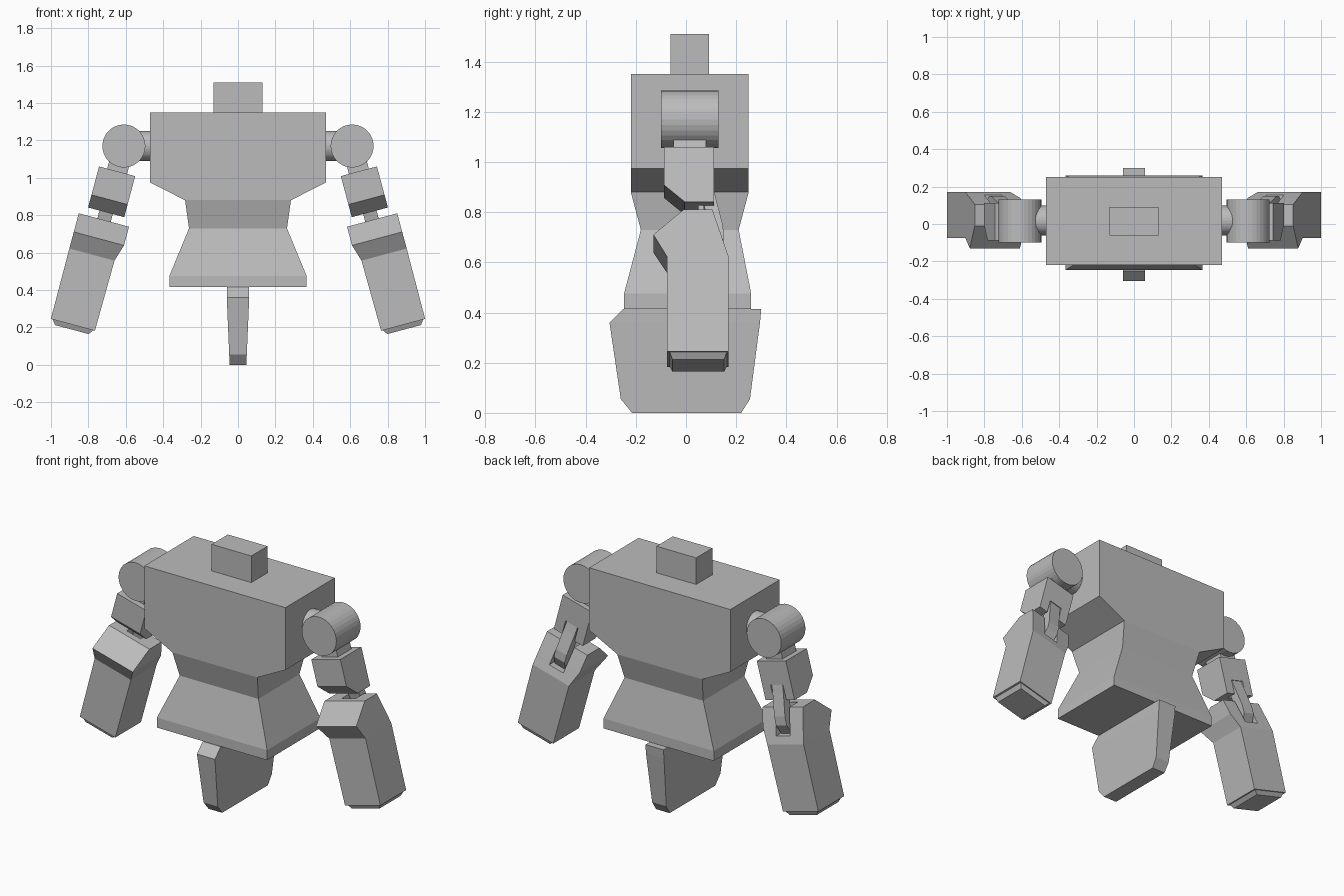
import bpy, bmesh, math
from mathutils import Matrix, Vector

if "Cube" in bpy.data.objects:
    bpy.data.objects.remove(bpy.data.objects["Cube"])

grey = bpy.data.materials.new("plain grey")
grey.diffuse_color = (0.5, 0.5, 0.5, 1)
grey.use_nodes = True
grey.node_tree.nodes["Principled BSDF"].inputs["Base Color"].default_value = grey.diffuse_color


def finish(name, bm, matrix=None):
    """Turn a bmesh into a flat shaded object, fixing normals after mirroring."""
    if matrix is not None:
        bmesh.ops.transform(bm, matrix=matrix, verts=bm.verts)
    bmesh.ops.recalc_face_normals(bm, faces=bm.faces)
    mesh = bpy.data.meshes.new(name)
    bm.to_mesh(mesh)
    bm.free()
    mesh.materials.append(grey)
    obj = bpy.data.objects.new(name, mesh)
    bpy.context.collection.objects.link(obj)
    return obj


def loft(name, rings, matrix=None):
    """Stack of rectangles, each (height, x0, x1, y0, y1)."""
    bm = bmesh.new()
    loops = [[bm.verts.new((x, y, h)) for x, y in
              ((x0, y0), (x1, y0), (x1, y1), (x0, y1))]
             for h, x0, x1, y0, y1 in rings]
    bm.faces.new(loops[0])
    bm.faces.new(loops[-1])
    for a, b in zip(loops, loops[1:]):
        for i in range(4):
            j = (i + 1) % 4
            bm.faces.new((a[i], a[j], b[j], b[i]))
    return finish(name, bm, matrix)


def cylinder(name, radius, length, centre, axis):
    bm = bmesh.new()
    bmesh.ops.create_cone(bm, cap_ends=True, segments=32, radius1=radius,
                          radius2=radius, depth=length)
    turn = Vector((0, 0, 1)).rotation_difference(Vector(axis)).to_matrix().to_4x4()
    return finish(name, bm, Matrix.Translation(centre) @ turn)


def cut(obj, cutter):
    mod = obj.modifiers.new("slot", 'BOOLEAN')
    mod.operation = 'DIFFERENCE'
    mod.solver = 'EXACT'
    mod.object = cutter
    cutter.hide_render = True
    cutter.hide_viewport = True
    cutter.display_type = 'WIRE'


# Torso with flared skirt
loft("torso", [
    (1.35, -.47, .47, -.22, .25),
    (.975, -.47, .47, -.22, .25),
    (.88, -.283, .283, -.22, .25),
    (.73, -.262, .262, -.18, .21),
    (.475, -.367, .367, -.247, .26),
    (.415, -.367, .367, -.247, .26)])

# Head block
loft("head", [(1.34, -.132, .132, -.062, .092), (1.51, -.132, .132, -.062, .092)])

# Central standing fin
loft("stand", [
    (.415, -.06, .06, -.25, .30),
    (.36, -.06, .06, -.305, .295),
    (.055, -.047, .047, -.26, .255),
    (0, -.045, .045, -.215, .22)])

# Arms: local height runs down the arm from the shoulder centre
tilt = math.radians(15)
c, s = math.cos(tilt), math.sin(tilt)
arm = Matrix(((c, 0, s, .61), (0, 1, 0, 0), (s, 0, -c, 1.17), (0, 0, 0, 1)))

for side, sx in (("right", 1), ("left", -1)):
    m = Matrix.Diagonal((sx, 1, 1, 1)) @ arm

    # Shoulder joint
    cylinder(side + "_shoulder_axle", .08, .18, (sx * .49, .018, 1.17), (1, 0, 0))
    cylinder(side + "_shoulder_drum", .115, .23, (sx * .61, .015, 1.17), (0, 1, 0))
    loft(side + "_arm_neck", [(.08, -.055, .055, -.05, .08),
                              (.15, -.055, .055, -.05, .08)], m)

    # Upper arm with chamfered front edge and rear slot
    upper = loft(side + "_upper_arm", [
        (.14, -.1, .1, -.088, .112),
        (.297, -.1, .1, -.088, .112),
        (.367, -.1, .1, -.005, .112)], m)
    cut(upper, loft(side + "_upper_slot_cutter", [
        (.28, -.043, .043, .05, .2), (.40, -.043, .043, .05, .2)], m))

    # Bent elbow link
    loft(side + "_elbow_link", [
        (.27, -.037, .037, .055, .105),
        (.33, -.037, .037, .065, .118),
        (.45, -.037, .037, .09, .148),
        (.50, -.037, .037, .09, .15),
        (.565, -.037, .037, .06, .115)], m)

    # Forearm with flared cuff and rear slot
    fore = loft(side + "_forearm", [
        (.41, -.138, .14, -.01, .105),
        (.513, -.138, .14, -.13, .14),
        (.605, -.11, .14, -.075, .17),
        (.994, -.106, .138, -.075, .17)], m)
    cut(fore, loft(side + "_forearm_slot_cutter", [
        (.38, -.048, .048, .03, .25), (.56, -.048, .048, .03, .25)], m))

    # Tapered end plate
    loft(side + "_arm_end_plate", [
        (.985, -.095, .127, -.065, .163),
        (.994, -.095, .127, -.065, .163),
        (1.02, -.079, .108, -.054, .152)], m)
